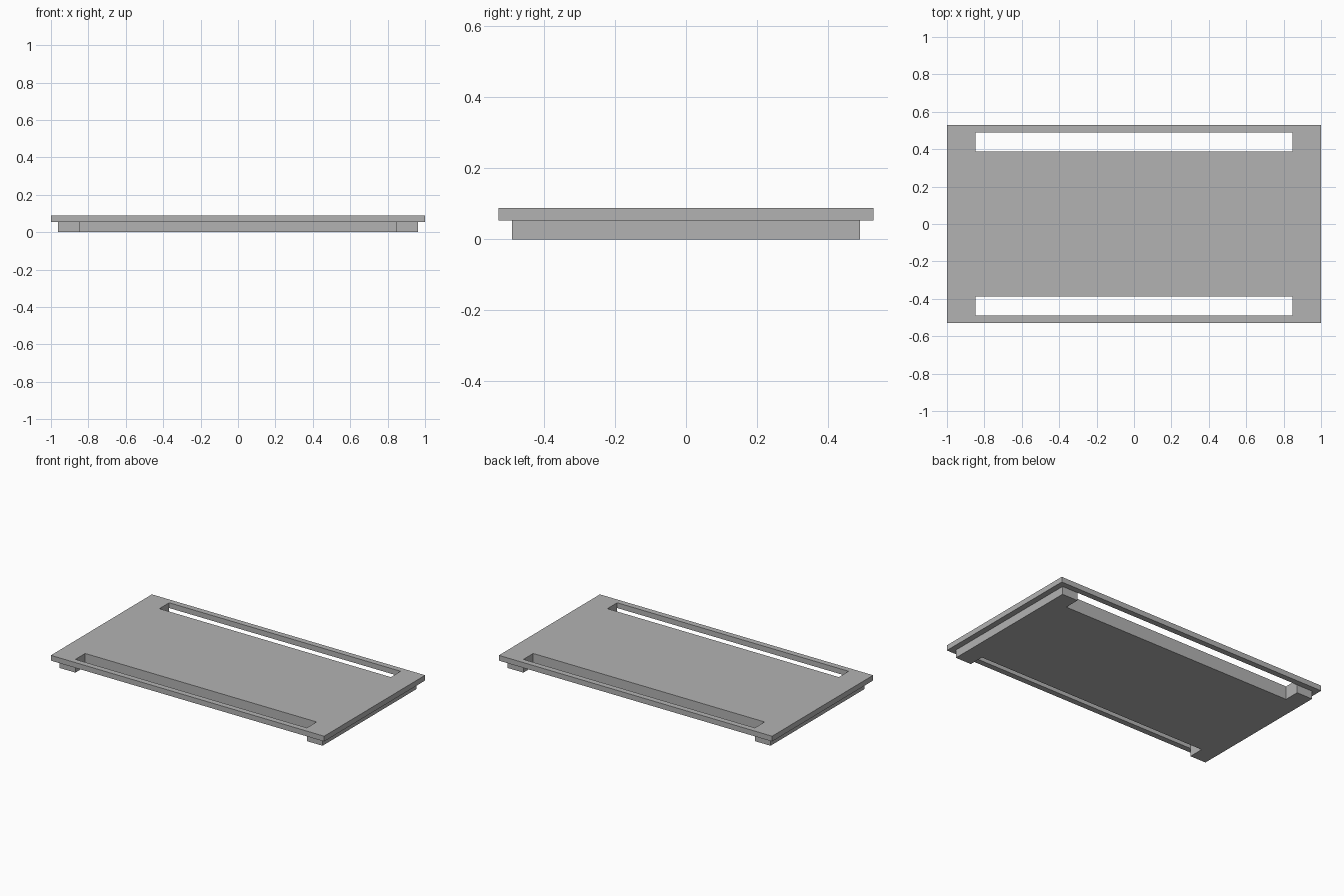
import bpy
import bmesh

if "Cube" in bpy.data.objects:
    bpy.data.objects.remove(bpy.data.objects["Cube"])

PLATE_X, PLATE_Y = 1.0, 0.528
BASE_X, BASE_Y = 0.962, 0.49
SLOT_X, SLOT_Y = 0.847, 0.388
STEP_Z, TOP_Z = 0.053, 0.088

grey = bpy.data.materials.new("plain grey")
grey.use_nodes = True
colour = (0.45, 0.45, 0.45, 1)
grey.diffuse_color = colour
grey.node_tree.nodes["Principled BSDF"].inputs["Base Color"].default_value = colour


def prism(name, outline, z0, z1):
    """Extrude a flat outline from z0 up to z1."""
    bm = bmesh.new()
    face = bm.faces.new([bm.verts.new((x, y, z0)) for x, y in outline])
    ext = bmesh.ops.extrude_face_region(bm, geom=[face])
    top = [v for v in ext["geom"] if isinstance(v, bmesh.types.BMVert)]
    bmesh.ops.translate(bm, verts=top, vec=(0, 0, z1 - z0))
    bmesh.ops.recalc_face_normals(bm, faces=bm.faces)
    mesh = bpy.data.meshes.new(name)
    bm.to_mesh(mesh)
    bm.free()
    mesh.materials.append(grey)
    obj = bpy.data.objects.new(name, mesh)
    bpy.context.collection.objects.link(obj)
    return obj


def rect(x, y0, y1):
    return [(-x, y0), (x, y0), (x, y1), (-x, y1)]


# Base block, notched along both long sides
quarter = [(BASE_X, BASE_Y), (SLOT_X, BASE_Y), (SLOT_X, SLOT_Y)]
half = quarter + [(-x, y) for x, y in reversed(quarter)]
prism("base_block", half + [(-x, -y) for x, y in half], 0, STEP_Z)

# Top plate with a through slot above each notch
plate = prism("top_plate", rect(PLATE_X, -PLATE_Y, PLATE_Y), STEP_Z, TOP_Z)
cutters = []
for side, y0, y1 in (("front", -BASE_Y, -SLOT_Y), ("back", SLOT_Y, BASE_Y)):
    cutter = prism(side + "_slot_cutter", rect(SLOT_X, y0, y1), 0, TOP_Z * 2)
    cutter.hide_render = True
    mod = plate.modifiers.new(side + "_slot", "BOOLEAN")
    mod.operation = "DIFFERENCE"
    mod.solver = "EXACT"
    mod.object = cutter
    cutters.append(cutter)

# Bake the slots and discard the cutters
bpy.context.view_layer.update()
graph = bpy.context.evaluated_depsgraph_get()
baked = bpy.data.meshes.new_from_object(plate.evaluated_get(graph))
plate.modifiers.clear()
plate.data = baked
for cutter in cutters:
    bpy.data.objects.remove(cutter)
